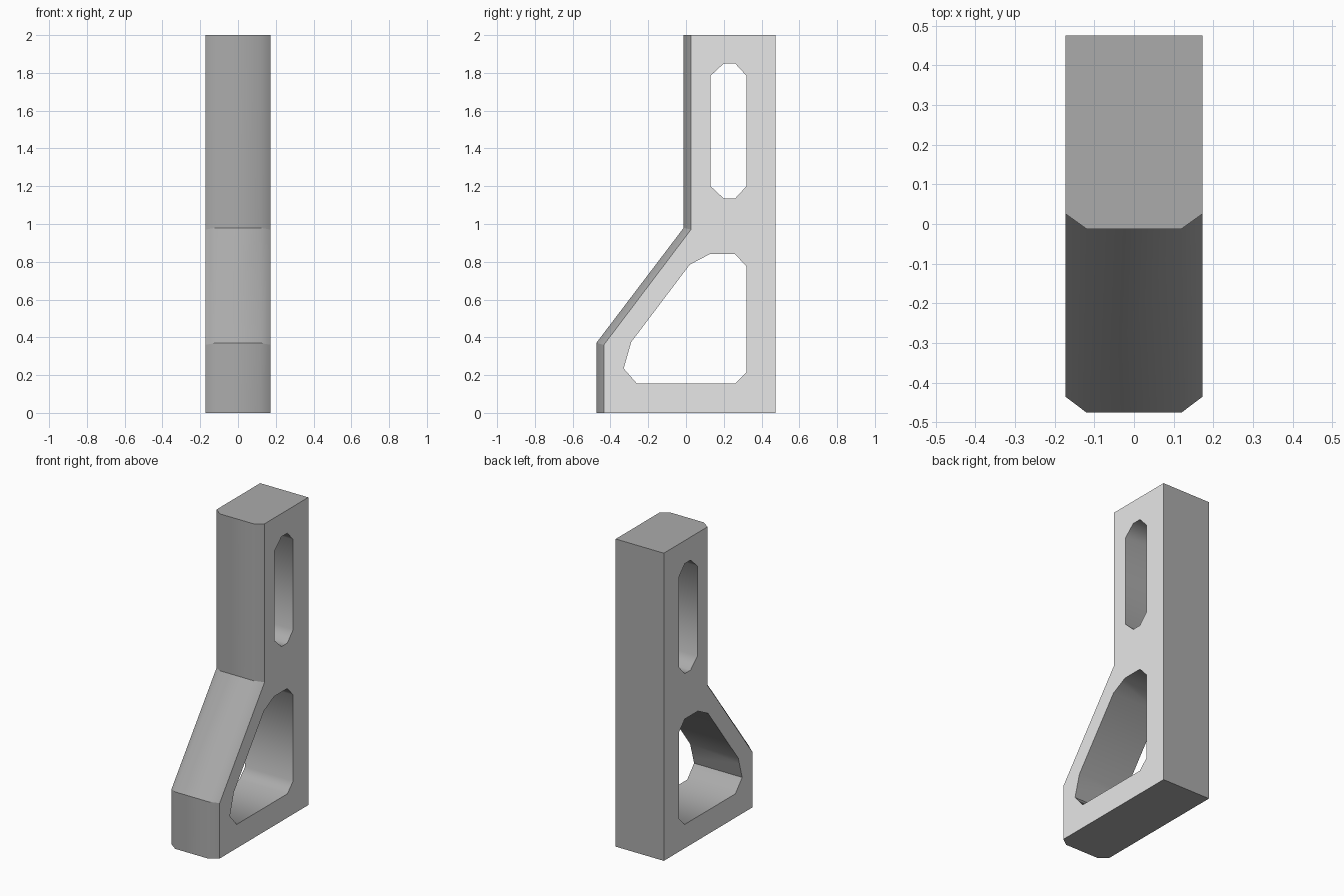
import bpy, bmesh, math

if "Cube" in bpy.data.objects:
    bpy.data.objects.remove(bpy.data.objects["Cube"])

HALF, FLAT = 0.173, 0.12      # half width, half width of the flat front
BACK, CHAMFER = 0.475, 0.04


def material(name, value):
    m = bpy.data.materials.new(name)
    m.diffuse_color = (value, value, value, 1)
    m.use_nodes = True
    m.node_tree.nodes["Principled BSDF"].inputs["Base Color"].default_value = m.diffuse_color
    return m


def loft(name, sections):
    """Join (x, [(y, z), ...]) cross-sections into a closed solid."""
    bm = bmesh.new()
    rings = [[bm.verts.new((x, y, z)) for y, z in pts] for x, pts in sections]
    for a, b in zip(rings, rings[1:]):
        for i in range(len(a)):
            j = (i + 1) % len(a)
            bm.faces.new((a[i], a[j], b[j], b[i]))
    bm.faces.new(rings[0])
    bm.faces.new(rings[-1])
    bmesh.ops.recalc_face_normals(bm, faces=bm.faces)
    mesh = bpy.data.meshes.new(name)
    bm.to_mesh(mesh)
    bm.free()
    ob = bpy.data.objects.new(name, mesh)
    bpy.context.collection.objects.link(ob)
    return ob


# Body: stepped side profile with chamfered front edges
inner = [(-0.475, 0), (-0.475, 0.37), (-0.012, 0.98), (-0.012, 2)]
outer = [(-0.435, 0), (-0.435, 0.36), (0.026, 0.97), (0.026, 2)]
back = [(BACK, 2), (BACK, 0)]
body = loft("bracket_body", [(-HALF, outer + back), (-FLAT, inner + back),
                             (FLAT, inner + back), (HALF, outer + back)])

# Through holes: upper slot and lower opening
upper = [(0.13, 1.20), (0.20, 1.135), (0.26, 1.135), (0.32, 1.20),
         (0.32, 1.785), (0.26, 1.85), (0.20, 1.85), (0.13, 1.785)]
lower = [(-0.26, 0.155), (0.26, 0.155), (0.32, 0.215), (0.32, 0.775),
         (0.26, 0.84), (0.125, 0.84), (0.02, 0.785), (-0.29, 0.375),
         (-0.33, 0.235)]
cutters = []
for name, pts in (("slot_cutter", upper), ("opening_cutter", lower)):
    c = loft(name, [(-0.4, pts), (0.4, pts)])
    c.hide_render = True
    mod = body.modifiers.new(name, 'BOOLEAN')
    mod.operation, mod.solver, mod.object = 'DIFFERENCE', 'EXACT', c
    cutters.append(c)
deps = bpy.context.evaluated_depsgraph_get()
mesh = bpy.data.meshes.new_from_object(body.evaluated_get(deps))
body.modifiers.clear()
body.data = mesh
for c in cutters:
    bpy.data.objects.remove(c)

# Colours: light side plates, darker everything else
mesh.materials.clear()
mesh.materials.append(material("dark grey", 0.41))
mesh.materials.append(material("light grey", 0.8))

bm = bmesh.new()
bm.from_mesh(mesh)
bm.normal_update()
for f in bm.faces:
    f.material_index = 1 if abs(f.normal.x) > 0.95 else 0
    f.smooth = True
# Soft chamfers and hole corners, crisp front bends and outlines
for e in bm.edges:
    dx = abs(e.verts[0].co.x - e.verts[1].co.x)
    e.smooth = not (e.calc_face_angle(0) > math.radians(50) or 0.01 < dx < 0.3)
bm.to_mesh(mesh)
bm.free()
